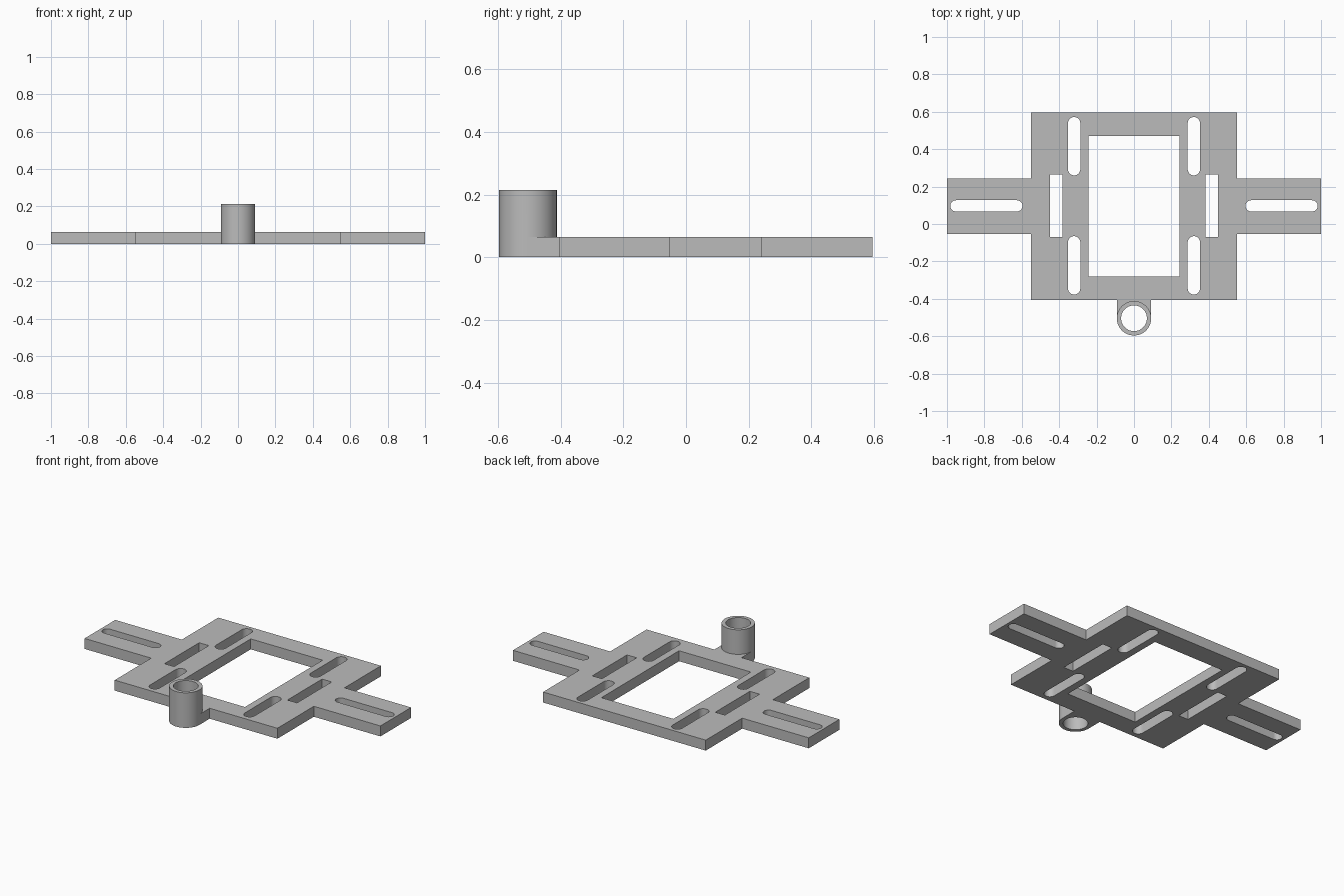
import bpy, bmesh
from math import cos, sin, pi, radians

cube = bpy.data.objects.get("Cube")
if cube:
    bpy.data.objects.remove(cube, do_unlink=True)

THICK = 0.064
BOSS_Y, BOSS_R, BORE_R, BOSS_H = -0.504, 0.092, 0.069, 0.214

grey = bpy.data.materials.new("plain grey")
grey.use_nodes = True
grey.diffuse_color = (0.5, 0.5, 0.5, 1)
grey.node_tree.nodes["Principled BSDF"].inputs["Base Color"].default_value = (0.5, 0.5, 0.5, 1)


def prism(name, points, bottom, top):
    """Extrude a flat outline from bottom to top."""
    bm = bmesh.new()
    face = bm.faces.new([bm.verts.new((x, y, bottom)) for x, y in points])
    ext = bmesh.ops.extrude_face_region(bm, geom=[face])
    verts = [v for v in ext["geom"] if isinstance(v, bmesh.types.BMVert)]
    bmesh.ops.translate(bm, verts=verts, vec=(0, 0, top - bottom))
    bmesh.ops.recalc_face_normals(bm, faces=bm.faces)
    mesh = bpy.data.meshes.new(name)
    bm.to_mesh(mesh)
    bm.free()
    mesh.materials.append(grey)
    obj = bpy.data.objects.new(name, mesh)
    bpy.context.collection.objects.link(obj)
    return obj


def arc(cx, cy, r, start, end, steps):
    angles = [start + (end - start) * i / steps for i in range(steps + 1)]
    return [(cx + r * cos(a), cy + r * sin(a)) for a in angles]


def circle(cx, cy, r, steps=64):
    return arc(cx, cy, r, 0, 2 * pi, steps)[:-1]


def rect(x0, x1, y0, y1):
    return [(x0, y0), (x1, y0), (x1, y1), (x0, y1)]


def slot(x0, x1, y0, y1):
    """Round-ended slot filling the given box."""
    if x1 - x0 > y1 - y0:
        r, cy = (y1 - y0) / 2, (y0 + y1) / 2
        return (arc(x1 - r, cy, r, -pi / 2, pi / 2, 16)
                + arc(x0 + r, cy, r, pi / 2, 3 * pi / 2, 16))
    r, cx = (x1 - x0) / 2, (x0 + x1) / 2
    return arc(cx, y1 - r, r, 0, pi, 16) + arc(cx, y0 + r, r, pi, 2 * pi, 16)


def combine(target, other, operation):
    """Apply a boolean and discard the helper."""
    other.hide_render = True
    mod = target.modifiers.new(operation.lower(), "BOOLEAN")
    mod.operation, mod.solver, mod.object = operation, "EXACT", other
    bpy.context.view_layer.objects.active = target
    bpy.ops.object.modifier_apply(modifier=mod.name)
    bpy.data.objects.remove(other, do_unlink=True)


# Cross-shaped plate with side arms and front tab, mirrored outline
half = [(BOSS_R, BOSS_Y), (BOSS_R, -0.405), (0.55, -0.405), (0.55, -0.053),
        (1, -0.053), (1, 0.243), (0.55, 0.243), (0.55, 0.595)]
plate = prism("mounting_plate", half + [(-x, y) for x, y in reversed(half)], 0, THICK)

# Upright tube on the front tab
combine(plate, prism("boss", circle(0, BOSS_Y, BOSS_R), 0, BOSS_H), "UNION")

# Openings: central window, bore, and slots on both sides
openings = [rect(-0.243, 0.243, -0.28, 0.47), circle(0, BOSS_Y, BORE_R)]
side = [slot(0.287, 0.353, 0.26, 0.572), slot(0.287, 0.353, -0.377, -0.065),
        rect(0.383, 0.448, -0.07, 0.265), slot(0.596, 0.982, 0.067, 0.127)]
for outline in side:
    openings += [outline, [(-x, y) for x, y in reversed(outline)]]
for outline in openings:
    combine(plate, prism("cutter", outline, -0.1, 0.4), "DIFFERENCE")

# Smooth round walls, sharp corners
bpy.ops.object.select_all(action="DESELECT")
plate.select_set(True)
bpy.context.view_layer.objects.active = plate
bpy.ops.object.shade_smooth_by_angle(angle=radians(30))
